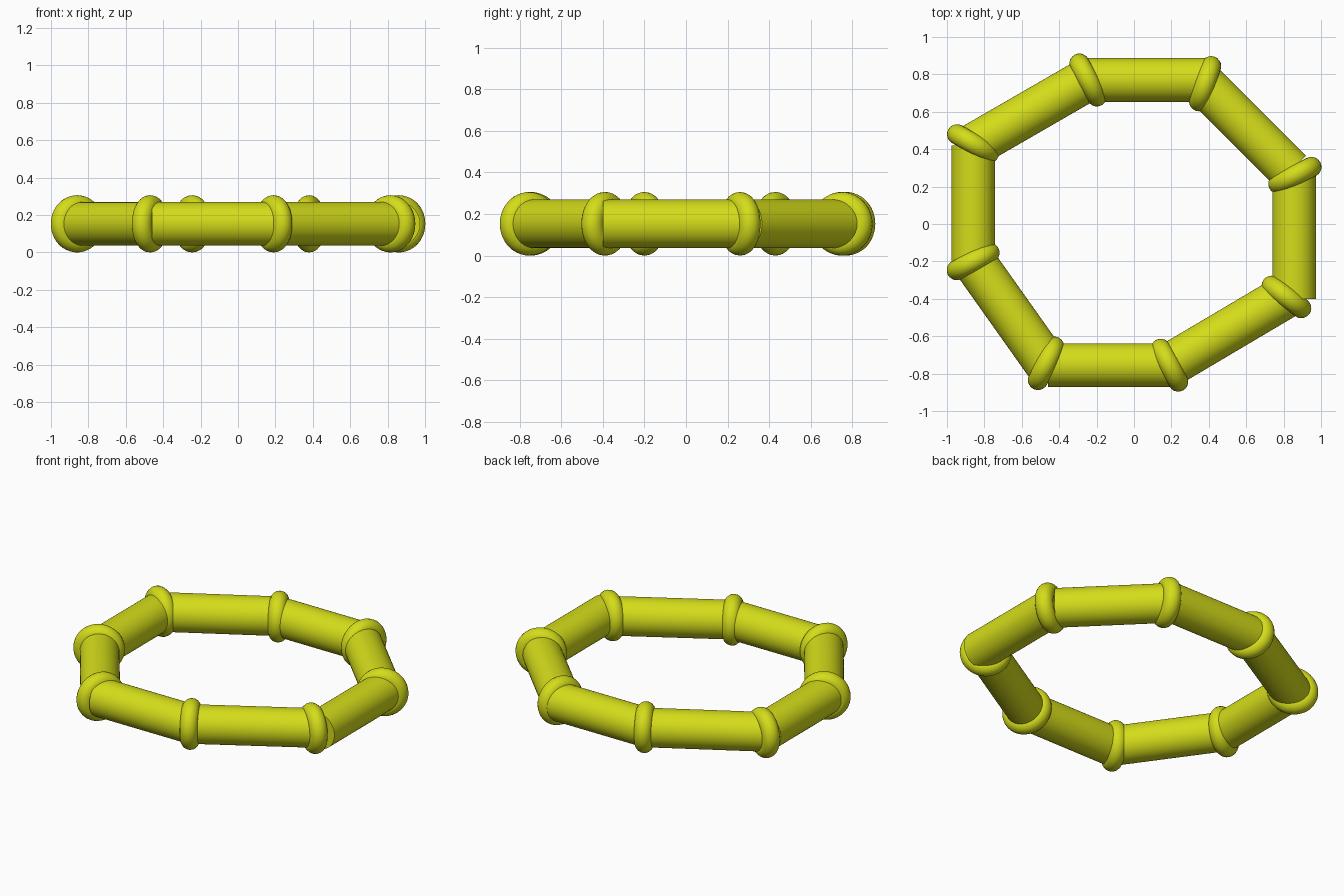
import bpy
from math import radians, pi
from mathutils import Vector

if "Cube" in bpy.data.objects:
    bpy.data.objects.remove(bpy.data.objects["Cube"])

Z = 0.153                    # height of the tube axis
TUBE_R = 0.117
RING_MAJOR, RING_MINOR = 0.099, 0.054

mat = bpy.data.materials.new("lime")
mat.diffuse_color = (0.66, 0.72, 0.01, 1)
mat.use_nodes = True
mat.node_tree.nodes["Principled BSDF"].inputs["Base Color"].default_value = mat.diffuse_color


def finish(name):
    ob = bpy.context.object
    ob.name = name
    ob.data.materials.append(mat)
    bpy.ops.object.shade_smooth_by_angle(angle=radians(40))


def tube(name, a, b):
    """Capped straight tube between two plan points."""
    a, b = Vector((*a, Z)), Vector((*b, Z))
    d = b - a
    bpy.ops.mesh.primitive_cylinder_add(
        vertices=48, radius=TUBE_R, depth=d.length, location=(a + b) / 2,
        rotation=d.to_track_quat('Z', 'Y').to_euler())
    finish(name)


def ring(name, p, outward):
    """Upright collar whose plane holds the outward plan direction (degrees)."""
    bpy.ops.mesh.primitive_torus_add(
        major_segments=48, minor_segments=20, major_radius=RING_MAJOR,
        minor_radius=RING_MINOR, location=(*p, Z),
        rotation=(pi / 2, 0, radians(outward)))
    finish(name)


# Joint collars: plan position and direction
joints = [
    ((-0.86, 0.43), 150), ((-0.245, 0.77), 118), ((0.38, 0.75), 71),
    ((0.86, 0.26), 27), ((0.815, -0.39), -37), ((0.19, -0.755), -62),
    ((-0.47, -0.745), 244), ((-0.86, -0.20), 208),
]
for i, (p, ang) in enumerate(joints):
    ring(f"joint_collar_{i + 1}", p, ang)

# Straight tubes, clockwise from the upper left
tubes = [
    ((-0.86, 0.42), (-0.245, 0.775)), ((-0.245, 0.77), (0.38, 0.77)),
    ((0.37, 0.75), (0.837, 0.283)), ((0.857, 0.27), (0.857, -0.40)),
    ((0.815, -0.385), (0.19, -0.755)), ((0.19, -0.755), (-0.46, -0.755)),
    ((-0.47, -0.745), (-0.86, -0.195)), ((-0.86, -0.20), (-0.86, 0.42)),
]
for i, (a, b) in enumerate(tubes):
    tube(f"tube_{i + 1}", a, b)
